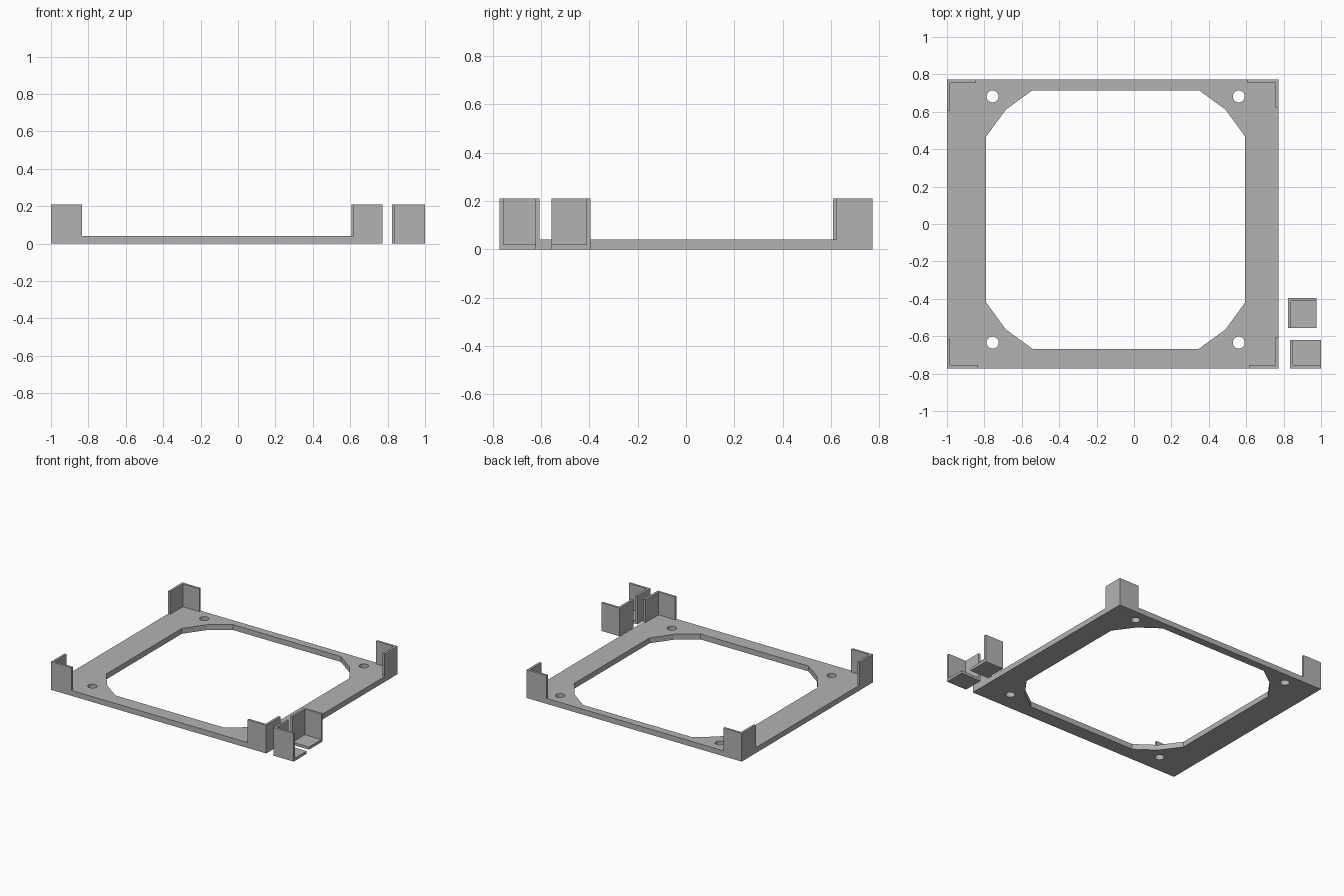
import bpy
from math import sin, cos, tau

cube = bpy.data.objects.get("Cube")
if cube:
    bpy.data.objects.remove(cube)

# Single plastic colour
grey = bpy.data.materials.new("grey_plastic")
grey.use_nodes = True
colour = (0.45, 0.45, 0.45, 1)
grey.diffuse_color = colour
grey.node_tree.nodes["Principled BSDF"].inputs["Base Color"].default_value = colour


def extrude_outline(name, loops, z0, z1):
    """Flat outline (first loop) with holes (other loops), extruded from z0 to z1."""
    curve = bpy.data.curves.new(name + "_outline", "CURVE")
    curve.dimensions = "2D"
    curve.fill_mode = "BOTH"
    curve.extrude = (z1 - z0) / 2
    for loop in loops:
        spline = curve.splines.new("POLY")
        spline.points.add(len(loop) - 1)
        for point, (x, y) in zip(spline.points, loop):
            point.co = (x, y, 0, 1)
        spline.use_cyclic_u = True
        spline.use_smooth = False
    helper = bpy.data.objects.new(name + "_helper", curve)
    bpy.context.collection.objects.link(helper)
    graph = bpy.context.evaluated_depsgraph_get()
    mesh = bpy.data.meshes.new_from_object(helper.evaluated_get(graph))
    bpy.data.objects.remove(helper)
    mesh.name = name
    mesh.materials.clear()
    mesh.materials.append(grey)
    obj = bpy.data.objects.new(name, mesh)
    obj.location.z = (z0 + z1) / 2
    bpy.context.collection.objects.link(obj)
    return obj


def rectangle(x0, y0, x1, y1):
    return [(x0, y0), (x1, y0), (x1, y1), (x0, y1)]


def circle(cx, cy, r, sides=24):
    return [(cx + r * cos(tau * i / sides), cy + r * sin(tau * i / sides)) for i in range(sides)]


def corner_walls(name, x, y, dx, dy, z0, z1, t=0.017):
    """L-shaped wall with its outer corner at (x, y), arms running along dx and dy."""
    sx = t if dx > 0 else -t
    sy = t if dy > 0 else -t
    loop = [(x, y), (x + dx, y), (x + dx, y + sy), (x + sx, y + sy), (x + sx, y + dy), (x, y + dy)]
    return extrude_outline(name, [loop], z0, z1)


# Base frame: chamfered opening mirrored from one quarter, plus four screw holes
left, right, depth, thick, height = -1.0, 0.773, 0.772, 0.04, 0.21
cx, cy = -0.098, 0.024
quarter = [(0.692, 0.444), (0.587, 0.588), (0.445, 0.691)]
opening = []
for sx, sy in ((1, 1), (-1, 1), (-1, -1), (1, -1)):
    corner = quarter if sx * sy > 0 else quarter[::-1]
    opening += [(cx + sx * x, cy + sy * y) for x, y in corner]
holes = [circle(cx + sx * 0.658, cy + sy * 0.658, 0.032) for sx in (-1, 1) for sy in (-1, 1)]
extrude_outline("base_frame", [rectangle(left, -depth, right, depth), opening] + holes, 0, thick)

# Upright walls on the frame corners
corner_walls("front_right_corner", left, -depth, 0.167, 0.157, thick, height)
corner_walls("back_right_corner", left, depth, 0.152, -0.165, thick, height)
corner_walls("back_left_corner", right, depth, -0.165, -0.15, thick, height)
corner_walls("front_left_corner", right, -depth, -0.155, 0.167, thick, height)

# Two loose corner caps beside the frame: floor plate and L-shaped wall
for name, x, y, dx, dy in (("rear_cap", 0.823, -0.395, 0.152, -0.162),
                           ("front_cap", 0.833, -depth, 0.167, 0.152)):
    floor = rectangle(min(x, x + dx), min(y, y + dy), max(x, x + dx), max(y, y + dy))
    extrude_outline(name + "_floor", [floor], 0, 0.02)
    corner_walls(name + "_walls", x, y, dx, dy, 0.02, height)
